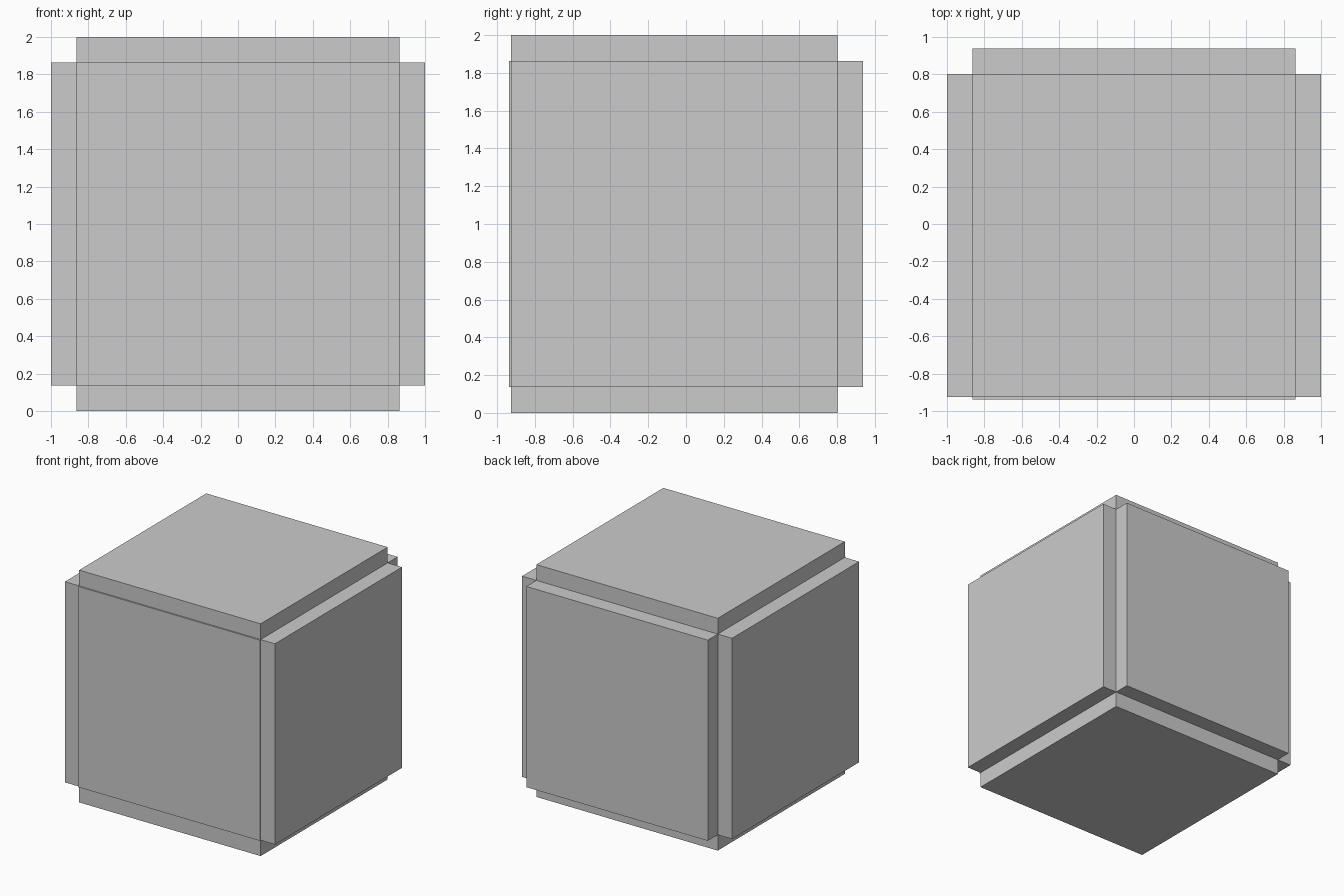
import bpy

if "Cube" in bpy.data.objects:
    bpy.data.objects.remove(bpy.data.objects["Cube"])

N = 20            # blocks along each wall edge
SPAN = 1.728      # inner edge length of a wall
LAYERS = 3
WALL = 0.136      # total wall thickness
COVER = 0.012     # thin front sheet
X0, Y0, Z0 = -SPAN / 2, -0.938 + COVER, WALL   # lower corner of the inner room


def box(name, corner, size):
    """Box with its origin at the lower corner."""
    v = [(x * size[0], y * size[1], z * size[2])
         for x in (0, 1) for y in (0, 1) for z in (0, 1)]
    f = [(0, 1, 3, 2), (4, 6, 7, 5), (0, 4, 5, 1),
         (2, 3, 7, 6), (0, 2, 6, 4), (1, 5, 7, 3)]
    mesh = bpy.data.meshes.new(name)
    mesh.from_pydata(v, [], f)
    obj = bpy.data.objects.new(name, mesh)
    obj.location = corner
    bpy.context.collection.objects.link(obj)
    return obj


def wall(name, corner, normal_axis):
    """Wall of 20 x 20 blocks, three layers deep along normal_axis."""
    counts = [N, N, N]
    counts[normal_axis] = LAYERS
    size = [SPAN / N] * 3
    size[normal_axis] = WALL / LAYERS
    obj = box(name, corner, size)
    for axis in range(3):
        mod = obj.modifiers.new("repeat_" + "xyz"[axis], 'ARRAY')
        mod.count = counts[axis]
        mod.use_relative_offset = False
        mod.use_constant_offset = True
        mod.constant_offset_displace = [size[axis] if i == axis else 0 for i in range(3)]


# layered block walls around the room
wall("left_wall", (X0 - WALL, Y0, Z0), 0)
wall("right_wall", (X0 + SPAN, Y0, Z0), 0)
wall("back_wall", (X0, Y0 + SPAN, Z0), 1)
wall("floor", (X0, Y0, 0), 2)
wall("ceiling", (X0, Y0, Z0 + SPAN), 2)

# thin sheet closing the front
box("front_cover", (X0, Y0 - COVER, Z0), (SPAN, COVER, SPAN))
